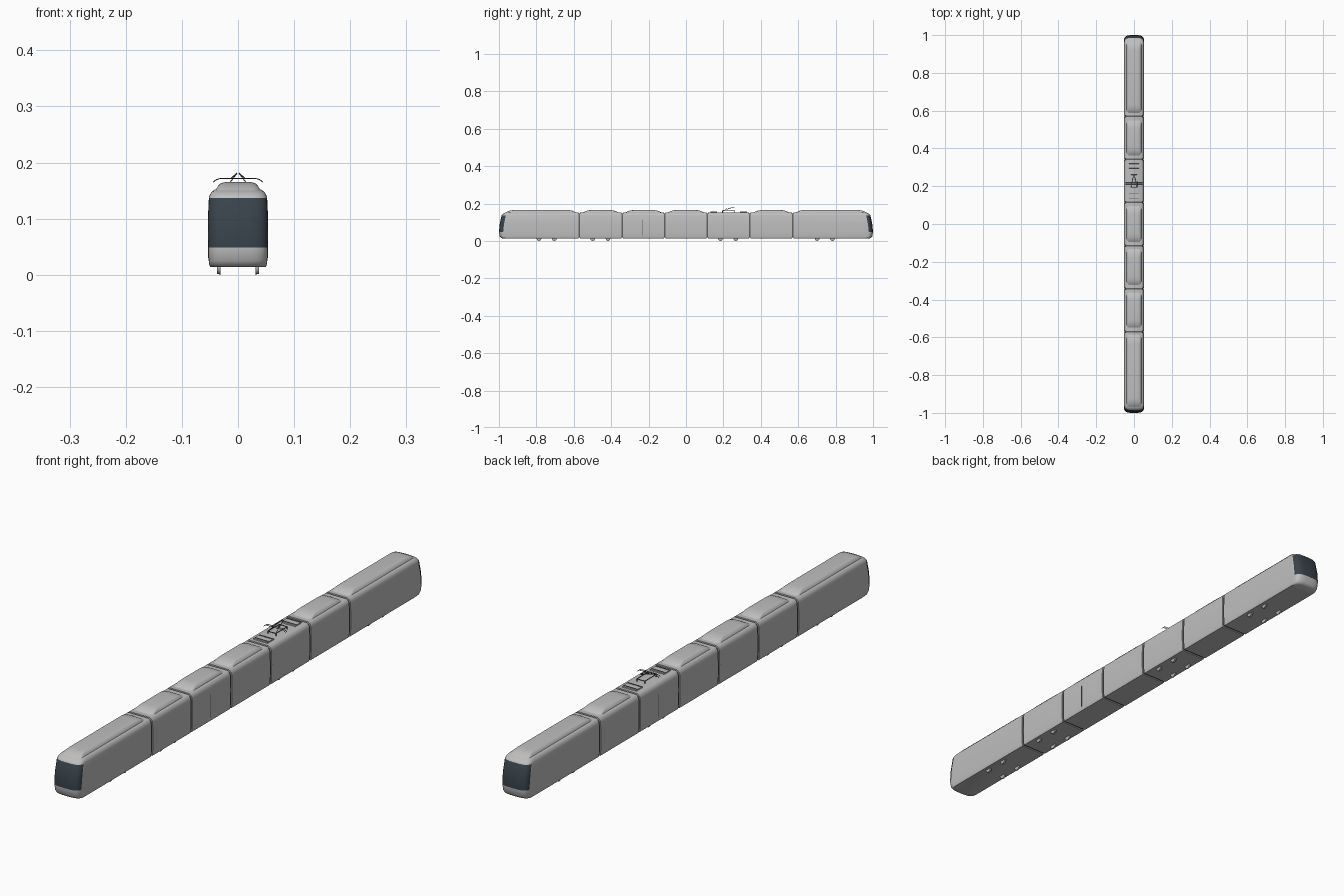
import bpy, bmesh, math
from mathutils import Matrix

if "Cube" in bpy.data.objects:
    bpy.data.objects.remove(bpy.data.objects["Cube"])


def material(name, rgb):
    m = bpy.data.materials.new(name)
    m.use_nodes = True
    m.diffuse_color = (*rgb, 1)
    m.node_tree.nodes["Principled BSDF"].inputs["Base Color"].default_value = (*rgb, 1)
    return m


PAINT = material("light grey paint", (0.52, 0.52, 0.52))
GLASS = material("dark blue glass", (0.04, 0.055, 0.07))
METAL = material("dark grey metal", (0.12, 0.12, 0.12))
STEEL = material("wheel steel", (0.45, 0.45, 0.45))


def finish(name, bm, mats, angle=40):
    bmesh.ops.recalc_face_normals(bm, faces=bm.faces)
    me = bpy.data.meshes.new(name)
    bm.to_mesh(me)
    bm.free()
    for m in mats:
        me.materials.append(m)
    ob = bpy.data.objects.new(name, me)
    bpy.context.collection.objects.link(ob)
    bpy.ops.object.select_all(action="DESELECT")
    ob.select_set(True)
    bpy.context.view_layer.objects.active = ob
    bpy.ops.object.shade_smooth_by_angle(angle=math.radians(angle))
    return ob


def stack(bm, loops):
    """Skin a pile of closed loops and cap both ends."""
    rings = [[bm.verts.new(p) for p in loop] for loop in loops]
    n = len(rings[0])
    for a, b in zip(rings, rings[1:]):
        for i in range(n):
            j = (i + 1) % n
            bm.faces.new((a[i], a[j], b[j], b[i]))
    bm.faces.new(rings[0][::-1])
    bm.faces.new(rings[-1])


def box(bm, centre, size):
    m = Matrix.Translation(centre) @ Matrix.Diagonal((*size, 1))
    bmesh.ops.create_cube(bm, size=1, matrix=m)


# Side contour: height, half width, setback of the nose
SHELL = [(0.014, 0.0495, 0.016), (0.017, 0.051, 0.010), (0.025, 0.0522, 0.004),
         (0.049, 0.0532, 0.0), (0.09, 0.0535, 0.004), (0.137, 0.0520, 0.014),
         (0.143, 0.0500, 0.019), (0.148, 0.0465, 0.026), (0.152, 0.0415, 0.038)]
JOINTS = [-0.57, -0.342, -0.114, 0.114, 0.342, 0.57]
GAP = 0.004
NOSE_DEPTH = 0.034


def nose_loop(z, w, back, rear, sign):
    pts = [(w, rear)]
    for k in range(21):
        t = math.pi * k / 20
        c, s = math.cos(t), math.sin(t)
        x = w * math.copysign(abs(c) ** 0.6, c)
        pts.append((x, -1 + back + NOSE_DEPTH * (1 - s ** 0.6)))
    pts.append((-w, rear))
    return [(x, sign * y, z) for x, y in pts]


# End cars with wrapped windscreens
for name, sign in (("front_cab_car", 1), ("rear_cab_car", -1)):
    bm = bmesh.new()
    stack(bm, [nose_loop(z, w, b, JOINTS[0] - GAP, sign) for z, w, b in SHELL])
    for f in bm.faces:
        c = f.calc_center_median()
        nose_y = -1 + 0.014 * (c.z - 0.049) / 0.088
        if 0.049 < c.z < 0.137 and sign * c.y < nose_y + 0.02:
            f.material_index = 1
    finish(name, bm, [PAINT, GLASS])

# Middle cars
for i, (a, b) in enumerate(zip(JOINTS, JOINTS[1:])):
    bm = bmesh.new()
    stack(bm, [[(w, a + GAP, z), (w, b - GAP, z), (-w, b - GAP, z), (-w, a + GAP, z)]
               for z, w, _ in SHELL])
    finish(f"middle_car_{i + 1}", bm, [PAINT])

# Gangways set back between the cars
bm = bmesh.new()
for y in JOINTS:
    stack(bm, [[(sx * w * 0.93, y + sy * 0.006, 0.018 + (z - 0.014) * 0.93)
                for sx, sy in ((1, -1), (1, 1), (-1, 1), (-1, -1))] for z, w, _ in SHELL])
finish("gangways", bm, [METAL])


def rounded_rect(hw, y0, y1, r, z):
    pts = []
    for cx, cy, start in ((hw - r, y1 - r, 0), (r - hw, y1 - r, 90),
                          (r - hw, y0 + r, 180), (hw - r, y0 + r, 270)):
        for k in range(6):
            t = math.radians(start + 18 * k)
            pts.append((cx + r * math.cos(t), cy + r * math.sin(t), z))
    return pts


# Roof fairings, tapered at each end
PODS = [(-0.968, -0.585), (-0.552, -0.36), (-0.325, -0.13), (-0.098, 0.098),
        (0.36, 0.552), (0.585, 0.968)]
POD_STEPS = [(0.150, 0, 0), (0.154, 0.001, 0.006), (0.159, 0.004, 0.016),
             (0.163, 0.008, 0.028), (0.165, 0.015, 0.046)]
for i, (a, b) in enumerate(PODS):
    bm = bmesh.new()
    stack(bm, [rounded_rect(0.039 - dx, a + dy, b - dy, 0.016, z) for z, dx, dy in POD_STEPS])
    finish(f"roof_fairing_{i + 1}", bm, [PAINT], 60)

# Wheels in four bogies
bm = bmesh.new()
for y in (-0.745, -0.458, 0.225, 0.742):
    for dy in (-0.041, 0.041):
        for side in (-1, 1):
            for r, width, off in ((0.0125, 0.002, -0.002), (0.0112, 0.005, 0.001)):
                m = Matrix.Translation((side * (0.034 + off), y + dy, 0.0125)) \
                    @ Matrix.Rotation(math.pi / 2, 4, "Y")
                bmesh.ops.create_cone(bm, cap_ends=True, segments=20, radius1=r,
                                      radius2=r, depth=width, matrix=m)
finish("wheels", bm, [STEEL])

# Thin door seams on both sides
bm = bmesh.new()
for side in (-1, 1):
    box(bm, (side * 0.0531, -0.235 * side, 0.072), (0.001, 0.003, 0.085))
finish("door_seams", bm, [METAL])

# Roof equipment beds at both ends of the current collector car
bm = bmesh.new()
for y in (0.148, 0.308):
    box(bm, (0, y, 0.154), (0.056, 0.036, 0.005))
finish("equipment_beds", bm, [PAINT])


def rods(name, paths, radius):
    cu = bpy.data.curves.new(name, "CURVE")
    cu.dimensions = "3D"
    cu.bevel_depth = radius
    cu.bevel_resolution = 1
    cu.use_fill_caps = True
    for path in paths:
        s = cu.splines.new("POLY")
        s.points.add(len(path) - 1)
        for p, co in zip(s.points, path):
            p.co = (*co, 1)
    cu.materials.append(METAL)
    ob = bpy.data.objects.new(name, cu)
    bpy.context.collection.objects.link(ob)


# Current collector: base frame, rails, folding arms and contact bow
base = [(0.016, 0.195, 0.161), (0.016, 0.26, 0.161), (-0.016, 0.26, 0.161),
        (-0.016, 0.195, 0.161), (0.016, 0.195, 0.161)]
rods("collector_base", [base], 0.0014)
rods("roof_rails", [[(-0.027, y, 0.157), (0.027, y, 0.157)]
                    for y in (0.136, 0.16, 0.296, 0.32)], 0.0012)
rods("collector_feet", [[(x, y, 0.151), (x, y, 0.161)]
                        for x in (-0.016, 0.016) for y in (0.195, 0.26)], 0.002)
rods("collector_arms", [[(s * 0.016, 0.195, 0.162), (s * 0.002, 0.26, 0.181)] for s in (-1, 1)]
     + [[(s * 0.002, 0.26, 0.181), (s * 0.012, 0.215, 0.172)] for s in (-1, 1)], 0.001)
bow = [(0.044 * u, 0.172 - 0.007 * abs(u) ** 8) for u in (k / 10 for k in range(-10, 11))]
rods("contact_bow", [[(x, y, z) for x, z in bow] for y in (0.211, 0.219)], 0.001)
